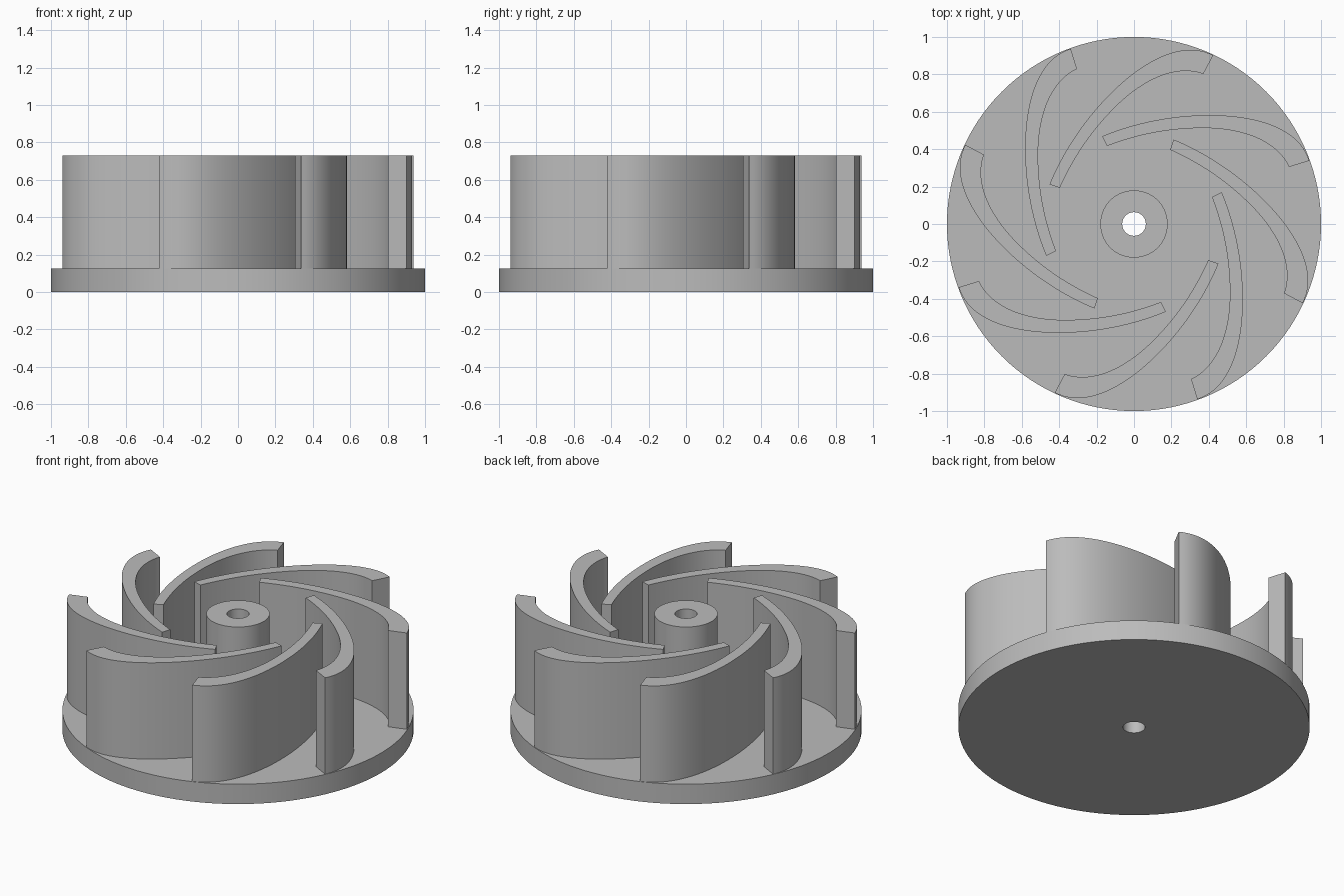
import bpy, bmesh, math
from mathutils import Vector, Matrix
from mathutils.geometry import interpolate_bezier

old = bpy.data.objects.get("Cube")
if old:
    bpy.data.objects.remove(old, do_unlink=True)

BASE_TOP, TOP = 0.125, 0.73
BLADES, SEGMENTS = 8, 128

grey = bpy.data.materials.new("plain grey")
grey.use_nodes = True
colour = (0.5, 0.5, 0.5, 1)
grey.diffuse_color = colour
grey.node_tree.nodes["Principled BSDF"].inputs["Base Color"].default_value = colour


def finish(name, bm):
    """Turn a bmesh into a named, smooth-shaded object with sharp corners."""
    bmesh.ops.recalc_face_normals(bm, faces=bm.faces)
    mesh = bpy.data.meshes.new(name)
    bm.to_mesh(mesh)
    bm.free()
    mesh.materials.append(grey)
    obj = bpy.data.objects.new(name, mesh)
    bpy.context.collection.objects.link(obj)
    bpy.ops.object.select_all(action='DESELECT')
    obj.select_set(True)
    bpy.context.view_layer.objects.active = obj
    bpy.ops.object.shade_smooth_by_angle(angle=math.radians(30))
    return obj


# Back plate and bored hub, turned from one closed profile
def turned(name, profile):
    bm = bmesh.new()
    verts = [bm.verts.new((r, 0, z)) for r, z in profile]
    edges = [bm.edges.new((verts[i - 1], verts[i])) for i in range(len(verts))]
    bmesh.ops.spin(bm, geom=verts + edges, cent=(0, 0, 0), axis=(0, 0, 1),
                   angle=math.tau, steps=SEGMENTS)
    bmesh.ops.remove_doubles(bm, verts=bm.verts, dist=1e-4)
    return finish(name, bm)


BORE, HUB = 0.063, 0.18
turned("plate_and_hub", [(BORE, 0), (1, 0), (1, BASE_TOP), (HUB, BASE_TOP),
                         (HUB, TOP), (BORE, TOP)])


# Curved blade outline: root to crest, then a tighter sweep to the rim
def side_curve(*points):
    p = [Vector(q).to_3d() for q in points]
    root = interpolate_bezier(*p[:4], 20)
    return root[:-1] + interpolate_bezier(*p[3:], 24)


outer = side_curve((-0.17, 0.469), (0, 0.54), (0.2, 0.582), (0.405, 0.582),
                   (0.63, 0.582), (0.88, 0.525), (0.937, 0.338))
inner = side_curve((-0.144, 0.417), (0.02, 0.48), (0.19, 0.513), (0.37, 0.513),
                   (0.58, 0.513), (0.765, 0.445), (0.829, 0.305))


def blade(name, angle):
    bm = bmesh.new()
    rows = [[bm.verts.new(v) for v in side] for side in (outer, inner)]
    for a, b, c, d in zip(rows[0], rows[0][1:], rows[1][1:], rows[1]):
        bm.faces.new((a, b, c, d))
    # The foot sinks a little into the plate
    foot = BASE_TOP - 0.01
    bmesh.ops.translate(bm, verts=bm.verts, vec=(0, 0, foot))
    top = bmesh.ops.extrude_face_region(bm, geom=bm.faces[:], use_keep_orig=True)
    moved = [g for g in top["geom"] if isinstance(g, bmesh.types.BMVert)]
    bmesh.ops.translate(bm, verts=moved, vec=(0, 0, TOP - foot))
    bmesh.ops.rotate(bm, verts=bm.verts, cent=(0, 0, 0),
                     matrix=Matrix.Rotation(angle, 3, 'Z'))
    return finish(name, bm)


for i in range(BLADES):
    blade(f"blade_{i + 1}", i * math.tau / BLADES)
